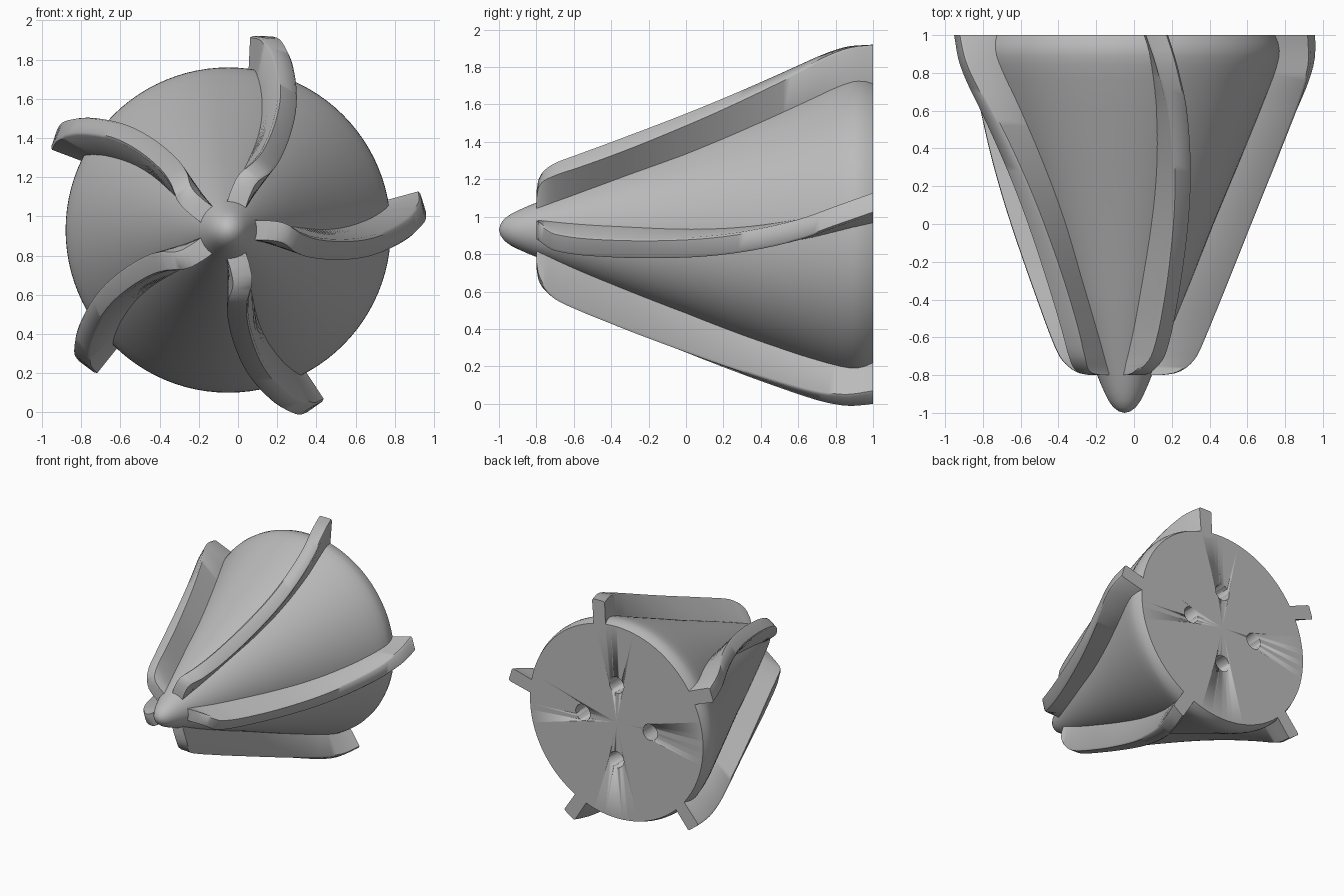
import bpy, bmesh, math
from mathutils import Vector, Matrix

if "Cube" in bpy.data.objects:
    bpy.data.objects.remove(bpy.data.objects["Cube"])

CX, CZ = -0.05, 0.93          # axis of the cutter head
BLADES = 5

grey = bpy.data.materials.new("plain_grey")
grey.use_nodes = True
grey.diffuse_color = (0.5, 0.5, 0.5, 1)
grey.node_tree.nodes["Principled BSDF"].inputs["Base Color"].default_value = (0.5, 0.5, 0.5, 1)


def make_object(name, bm, angle=35):
    bmesh.ops.recalc_face_normals(bm, faces=bm.faces)
    mesh = bpy.data.meshes.new(name)
    bm.to_mesh(mesh)
    bm.free()
    mesh.materials.append(grey)
    obj = bpy.data.objects.new(name, mesh)
    bpy.context.collection.objects.link(obj)
    obj.location = (CX, 0, CZ)
    bpy.ops.object.select_all(action='DESELECT')
    bpy.context.view_layer.objects.active = obj
    obj.select_set(True)
    bpy.ops.object.shade_smooth_by_angle(angle=math.radians(angle))
    return obj


def smooth_lookup(points, y):
    """Catmull-Rom style interpolation through (y, value) points."""
    n = len(points)
    i = max(k for k in range(n - 1) if points[k][0] <= y + 1e-6)
    (y0, v0), (y1, v1) = points[i], points[i + 1]

    def slope(k):
        a, b = points[max(k - 1, 0)], points[min(k + 1, n - 1)]
        return (b[1] - a[1]) / (b[0] - a[0])
    h = y1 - y0
    t = (y - y0) / h
    return ((2*t**3 - 3*t**2 + 1) * v0 + (t**3 - 2*t**2 + t) * h * slope(i)
            + (3*t**2 - 2*t**3) * v1 + (t**3 - t**2) * h * slope(i + 1))


# Cone body: lathe around the y axis, rounded nose and rounded rear rim
profile = [(0, -1), (0.03, -0.992), (0.06, -0.97), (0.085, -0.935), (0.105, -0.895),
           (0.125, -0.85), (0.145, -0.8), (0.25, -0.55), (0.36, -0.28), (0.47, 0),
           (0.6, 0.31), (0.72, 0.6), (0.79, 0.77), (0.815, 0.84), (0.828, 0.89),
           (0.83, 0.92), (0.825, 0.96), (0.81, 1), (0, 1)]
bm = bmesh.new()
verts = [bm.verts.new((r, y, 0)) for r, y in profile]
edges = [bm.edges.new(pair) for pair in zip(verts, verts[1:])]
bmesh.ops.spin(bm, geom=verts + edges, cent=(0, 0, 0), axis=(0, 1, 0),
               angle=math.tau, steps=96, use_merge=True)
bmesh.ops.remove_doubles(bm, verts=bm.verts, dist=0.0005)
body = make_object("cone_body", bm)

# Four blind mounting holes in the rear face
bm = bmesh.new()
for k in range(4):
    a = k * math.pi / 2
    place = Matrix.Translation((0.315 * math.cos(a), 1, 0.315 * math.sin(a)))
    bmesh.ops.create_cone(bm, cap_ends=True, segments=32, radius1=0.068, radius2=0.068,
                          depth=0.5, matrix=place @ Matrix.Rotation(math.pi / 2, 4, 'X'))
drill = make_object("hole_cutter", bm)
drill.hide_render = True
cut = body.modifiers.new("holes", 'BOOLEAN')
cut.operation = 'DIFFERENCE'
cut.solver = 'EXACT'
cut.object = drill
bpy.ops.object.select_all(action='DESELECT')
bpy.context.view_layer.objects.active = body
body.select_set(True)
bpy.ops.object.modifier_apply(modifier=cut.name)
bpy.data.objects.remove(drill)

# Swept blade: outer radius, and sideways offset of its root and tip, along y
OUTER = [(-0.8, 0.2), (-0.79, 0.265), (-0.76, 0.32), (-0.7, 0.368), (-0.6, 0.412),
         (-0.4, 0.493), (0, 0.658), (0.5, 0.868), (0.7, 0.95), (0.8, 0.982),
         (0.88, 0.997), (1, 0.995)]
CONE = [(-0.8, 0.145), (-0.28, 0.36), (0, 0.47), (0.6, 0.72), (0.92, 0.825), (1, 0.81)]
TIP = [(-0.8, 0), (-0.7, -0.062), (-0.4, -0.095), (0, -0.095), (0.3, -0.065),
       (0.6, 0), (0.8, 0.07), (1, 0.14)]
ROOT = [(-0.8, 0), (-0.6, -0.02), (-0.4, -0.033), (0, -0.05), (0.3, -0.04),
        (0.6, 0), (0.8, 0.045), (1, 0.095)]


def blade_section(y):
    outer, root_r = smooth_lookup(OUTER, y), smooth_lookup(CONE, y)
    tip, root = smooth_lookup(TIP, y), smooth_lookup(ROOT, y)
    half = 0.05 + 0.004 * (y + 0.8)
    lean = (tip - root) / max(outer - root_r, 0.1)
    inner = root_r - 0.05
    base = root - 0.05 * lean
    edge = 0.012
    return [Vector(p) for p in (
        (inner, y, base - half), (outer - edge + lean * half, y, tip - half),
        (outer + lean * half, y, tip - half + edge),
        (outer - lean * half, y, tip + half - edge),
        (outer - edge - lean * half, y, tip + half), (inner, y, base + half))]


steps = [-0.8, -0.798, -0.795, -0.79, -0.78, -0.77, -0.755, -0.74, -0.72, -0.7, -0.67, -0.64]
steps += [-0.6 + 0.04 * k for k in range(41)]
for b in range(BLADES):
    turn = Matrix.Rotation(-b * math.tau / BLADES, 4, 'Y')
    bm = bmesh.new()
    rings = [[bm.verts.new(turn @ p) for p in blade_section(min(y, 1))] for y in steps]
    for r0, r1 in zip(rings, rings[1:]):
        for k in range(6):
            j = (k + 1) % 6
            bm.faces.new((r0[k], r0[j], r1[j], r1[k]))
    bm.faces.new(rings[0])
    bm.faces.new(rings[-1])
    make_object(f"blade_{b + 1}", bm, 50)
